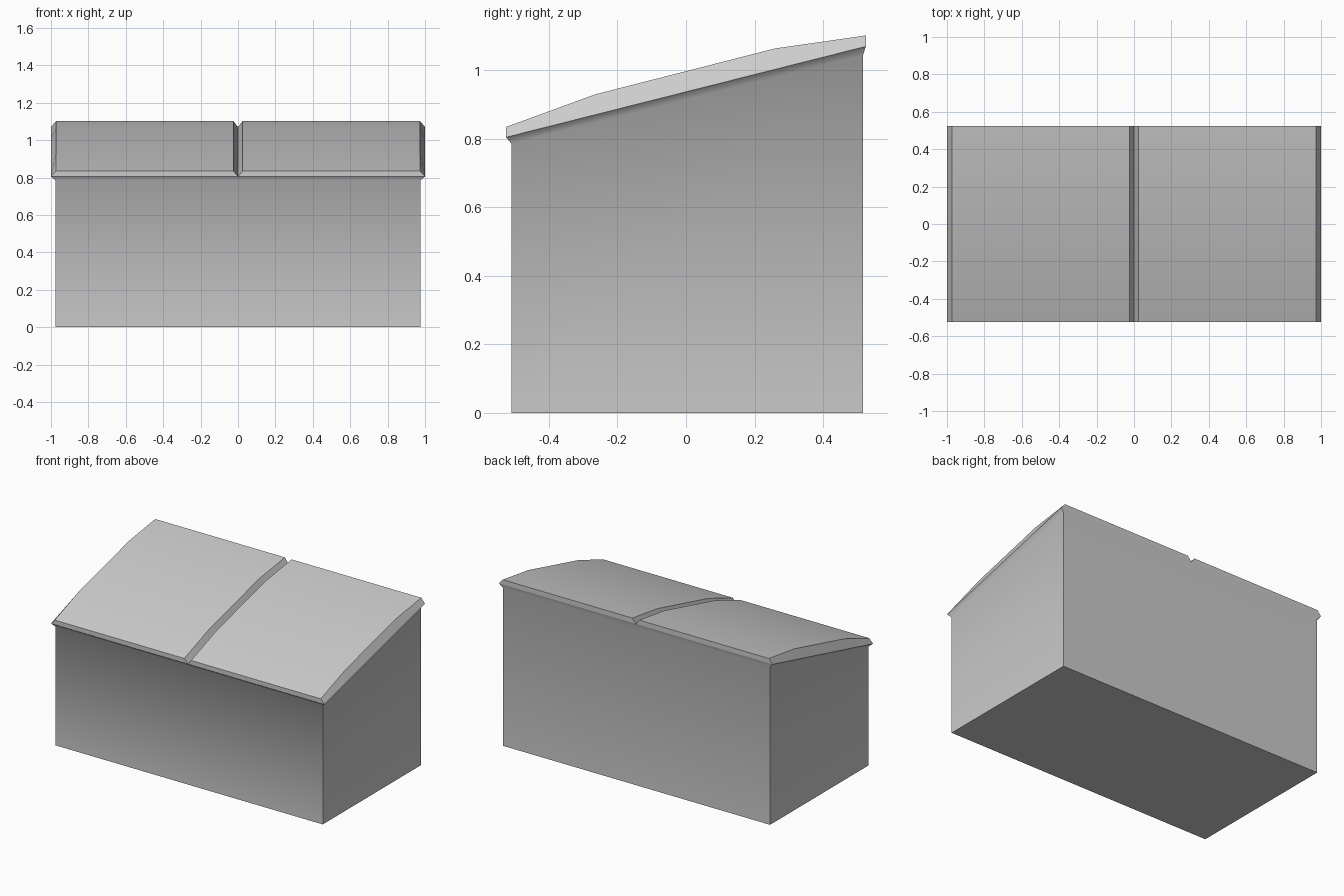
import bpy, math

if "Cube" in bpy.data.objects:
    bpy.data.objects.remove(bpy.data.objects["Cube"])


def make_object(name, rings):
    """Loft a closed solid through a list of four-point rings."""
    verts = [p for ring in rings for p in ring]
    faces = [(3, 2, 1, 0)]
    for r in range(len(rings) - 1):
        for i in range(4):
            j = (i + 1) % 4
            faces.append((r * 4 + i, r * 4 + j, r * 4 + 4 + j, r * 4 + 4 + i))
    last = (len(rings) - 1) * 4
    faces.append(tuple(last + i for i in range(4)))
    mesh = bpy.data.meshes.new(name)
    mesh.from_pydata(verts, [], faces)
    obj = bpy.data.objects.new(name, mesh)
    bpy.context.collection.objects.link(obj)
    bpy.ops.object.select_all(action='DESELECT')
    obj.select_set(True)
    bpy.context.view_layer.objects.active = obj
    bpy.ops.object.mode_set(mode='EDIT')
    bpy.ops.mesh.select_all(action='SELECT')
    bpy.ops.mesh.normals_make_consistent(inside=False)
    bpy.ops.object.mode_set(mode='OBJECT')
    bpy.ops.object.shade_smooth_by_angle(angle=math.radians(50))
    return obj


def seam_z(y):
    """Sloping line where the lids rest on the bin."""
    return 0.805 + 0.265 * (y + 0.525) / 1.05


def body_ring(hx, front, back, z_front, z_back):
    return [(-hx, front, z_front), (hx, front, z_front),
            (hx, back, z_back), (-hx, back, z_back)]


# Bin with sloping top and a flared rim
FRONT, BACK = -0.51, 0.517
make_object("bin_body", [
    body_ring(0.977, FRONT, BACK, 0, 0),
    body_ring(0.977, FRONT, BACK, seam_z(FRONT) - 0.023, seam_z(BACK) - 0.023),
    body_ring(1.0, -0.525, 0.525, seam_z(-0.525), seam_z(0.525)),
])

# Two gently bowed lids with bevelled sides, forming a V groove between them
profile = [(-0.525, 0.835), (-0.265, 0.930), (0.26, 1.064), (0.525, 1.102)]
for side, name in ((-1, "left_lid"), (1, "right_lid")):
    make_object(name, [
        [(0, y, seam_z(y)), (side, y, seam_z(y)),
         (side * 0.973, y, z), (side * 0.025, y, z)]
        for y, z in profile])
